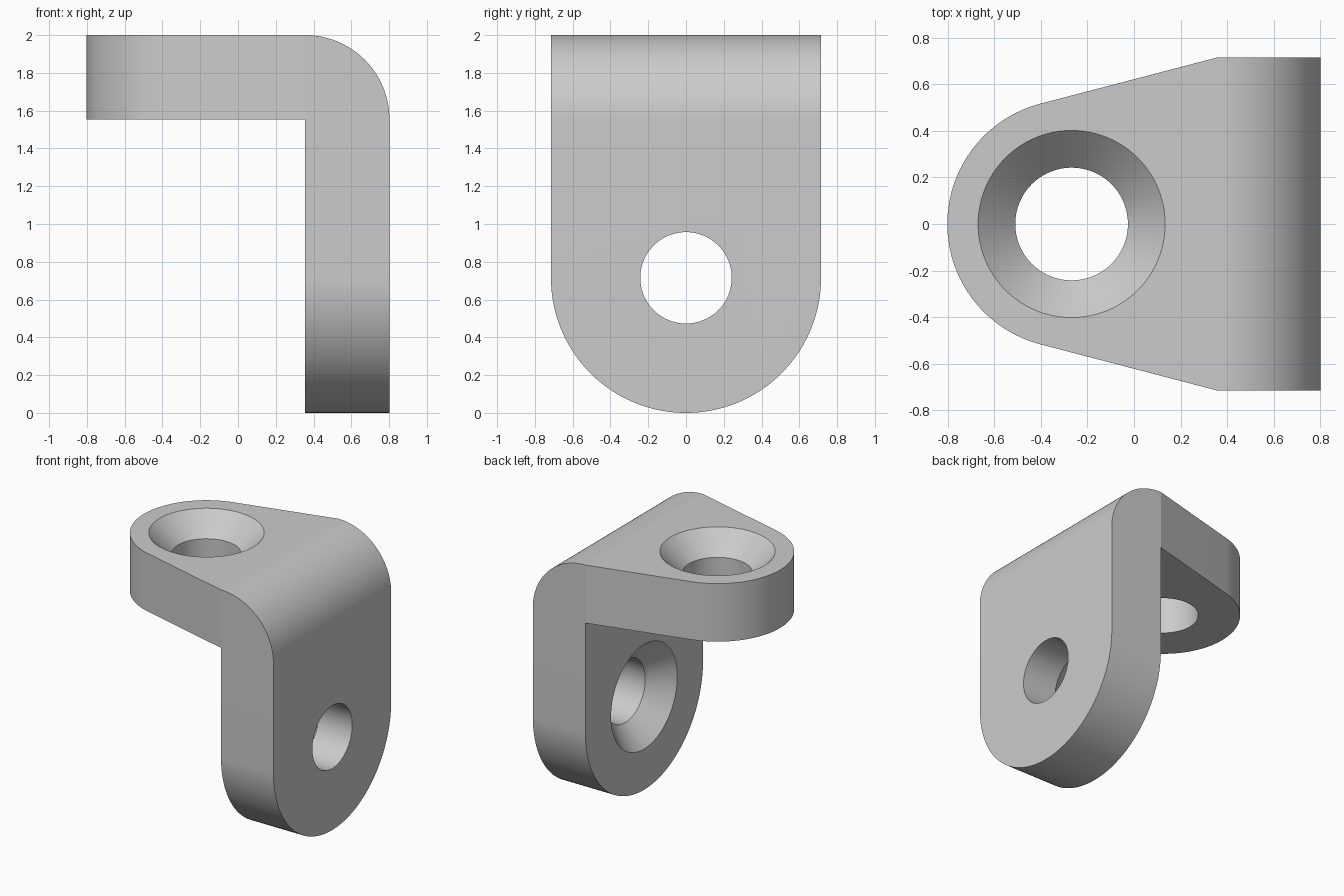
import bpy, bmesh, math
from mathutils import Vector, Matrix

if "Cube" in bpy.data.objects:
    bpy.data.objects.remove(bpy.data.objects["Cube"], do_unlink=True)

HALF_WIDTH, OUTER, THICK, TOP = 0.715, 0.802, 0.446, 2.0
INNER_X, INNER_Z = OUTER - THICK, TOP - THICK
HOLE_X, EAR_R = -0.268, 0.534
HOLE_Z, HOLE_R, SINK_R, SINK_DEPTH = 0.715, 0.242, 0.402, 0.16


def arc(cx, cy, r, start, end, n):
    """Points on a circular arc, angles in degrees."""
    angles = [math.radians(start + (end - start) * i / n) for i in range(n + 1)]
    return [(cx + r * math.cos(a), cy + r * math.sin(a)) for a in angles]


def finish(bm, name):
    bmesh.ops.recalc_face_normals(bm, faces=bm.faces)
    mesh = bpy.data.meshes.new(name)
    bm.to_mesh(mesh)
    bm.free()
    obj = bpy.data.objects.new(name, mesh)
    bpy.context.collection.objects.link(obj)
    return obj


def prism(name, outline, place, direction):
    """Extrude an outline both ways along a direction."""
    bm = bmesh.new()
    d = Vector(direction)
    face = bm.faces.new([bm.verts.new(Vector(place(u, v)) - d) for u, v in outline])
    new = bmesh.ops.extrude_face_region(bm, geom=[face])["geom"]
    bmesh.ops.translate(bm, vec=d * 2, verts=[g for g in new if isinstance(g, bmesh.types.BMVert)])
    return finish(bm, name)


def countersink(name, matrix):
    """Revolved cutter: through hole with a conical mouth at local z = 0."""
    over = 0.1
    profile = [(0, over), (SINK_R + over * (SINK_R - HOLE_R) / SINK_DEPTH, over),
               (HOLE_R, -SINK_DEPTH), (HOLE_R, -THICK - over), (0, -THICK - over)]
    bm = bmesh.new()
    verts = [bm.verts.new((r, 0, z)) for r, z in profile]
    edges = [bm.edges.new(pair) for pair in zip(verts, verts[1:])]
    bmesh.ops.spin(bm, geom=verts + edges, cent=(0, 0, 0), axis=(0, 0, 1),
                   angle=math.tau, steps=96, use_duplicate=False)
    bmesh.ops.remove_doubles(bm, verts=bm.verts, dist=1e-5)
    bm.transform(matrix)
    return finish(bm, name)


# Bent plate seen from the side
bend = arc(INNER_X, INNER_Z, THICK, 0, 90, 32)
side = [(INNER_X, 0), (OUTER, 0)] + bend + [(-OUTER, TOP), (-OUTER, INNER_Z), (INNER_X, INNER_Z)]
side = [(u, v - 0.1 if v == 0 else v) for u, v in side]
side = [(u - 0.1 if u == -OUTER else u, v) for u, v in side]
bracket = prism("angle_bracket", side, lambda u, v: (u, 0, v), (0, 1, 0))

# Tapered, rounded outline of the horizontal arm
dx = INNER_X - HOLE_X
taper = math.atan2(HALF_WIDTH, dx) - math.asin(EAR_R / math.hypot(dx, HALF_WIDTH))
deg = math.degrees(taper)
far_y = HALF_WIDTH + (1 - INNER_X) * math.tan(taper)
ear = [(1, far_y)] + arc(HOLE_X, 0, EAR_R, 90 + deg, 270 - deg, 64) + [(1, -far_y)]
arm_trim = prism("arm_trim", ear, lambda u, v: (u, v, 1), (0, 0, 2))

# Rounded outline of the vertical leg
leg = arc(0, HALF_WIDTH, HALF_WIDTH, 180, 360, 80) + [(HALF_WIDTH, 3), (-HALF_WIDTH, 3)]
leg_trim = prism("leg_trim", leg, lambda u, v: (0, u, v), (2, 0, 0))

# Countersunk screw holes: from the top, and from the inner face of the leg
arm_hole = countersink("arm_hole", Matrix.Translation((HOLE_X, 0, TOP)))
leg_hole = countersink("leg_hole", Matrix.Translation((INNER_X, 0, HOLE_Z))
                       @ Matrix.Rotation(-math.pi / 2, 4, "Y"))

cutters = [(arm_trim, "INTERSECT"), (leg_trim, "INTERSECT"),
           (arm_hole, "DIFFERENCE"), (leg_hole, "DIFFERENCE")]
bpy.ops.object.select_all(action="DESELECT")
bpy.context.view_layer.objects.active = bracket
bracket.select_set(True)
for cutter, operation in cutters:
    mod = bracket.modifiers.new(cutter.name, "BOOLEAN")
    mod.operation, mod.solver, mod.object = operation, "EXACT", cutter
    bpy.ops.object.modifier_apply(modifier=mod.name)
    bpy.data.objects.remove(cutter, do_unlink=True)

# Plain grey metal
grey = bpy.data.materials.new("plain_grey")
grey.use_nodes = True
colour = (0.6, 0.6, 0.6, 1)
grey.diffuse_color = colour
grey.node_tree.nodes["Principled BSDF"].inputs["Base Color"].default_value = colour
bracket.data.materials.clear()
bracket.data.materials.append(grey)

bpy.ops.object.shade_smooth_by_angle(angle=math.radians(12))
